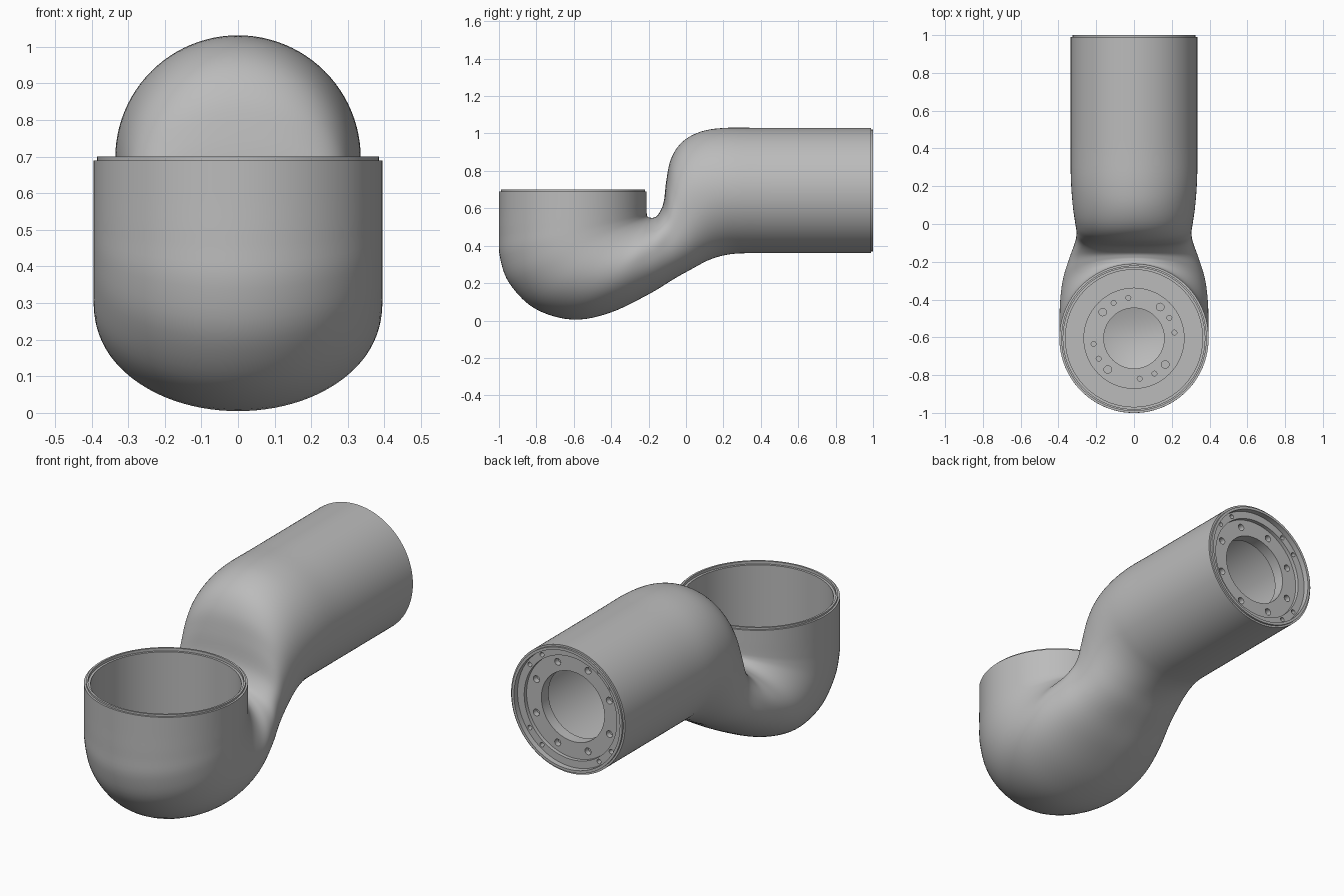
import bpy, bmesh
from math import sin, cos, pi, radians, copysign
from mathutils import Matrix, Vector

cube = bpy.data.objects.get("Cube")
if cube:
    bpy.data.objects.remove(cube, do_unlink=True)

grey = bpy.data.materials.new("satin_grey")
grey.use_nodes = True
grey.diffuse_color = (0.5, 0.5, 0.5, 1)
grey.node_tree.nodes["Principled BSDF"].inputs["Base Color"].default_value = (0.5, 0.5, 0.5, 1)

SEG = 96


def add_object(name, bm):
    mesh = bpy.data.meshes.new(name)
    bm.to_mesh(mesh)
    bm.free()
    mesh.materials.append(grey)
    obj = bpy.data.objects.new(name, mesh)
    bpy.context.collection.objects.link(obj)
    return obj


def activate(obj):
    bpy.ops.object.select_all(action='DESELECT')
    obj.select_set(True)
    bpy.context.view_layer.objects.active = obj


def apply_modifier(obj, mod):
    activate(obj)
    bpy.ops.object.modifier_apply(modifier=mod.name)


def smooth(obj):
    activate(obj)
    bpy.ops.object.shade_smooth_by_angle(angle=radians(35))


def skin(rings, closed=False):
    """Join rings of points with quads."""
    bm = bmesh.new()
    rows = [[bm.verts.new(p) for p in ring] for ring in rings]
    pairs = list(zip(rows, rows[1:])) + ([(rows[-1], rows[0])] if closed else [])
    for a, b in pairs:
        for j in range(SEG):
            k = (j + 1) % SEG
            bm.faces.new((a[j], a[k], b[k], b[j]))
    if closed:
        bmesh.ops.recalc_face_normals(bm, faces=bm.faces)
    return bm


def section(s):
    """Rounded section between an inner and an outer point of the side profile."""
    yi, zi, yo, zo, half, power = s
    ring = []
    for j in range(SEG):
        t = 2 * pi * j / SEG
        c = copysign(abs(cos(t)) ** (2 / power), cos(t))
        d = copysign(abs(sin(t)) ** (2 / power), sin(t))
        ring.append((half * d, (yi + yo + (yi - yo) * c) / 2, (zi + zo + (zi - zo) * c) / 2))
    return ring


def spline(keys, steps):
    """Catmull-Rom interpolation through the key sections."""
    pts = [keys[0]] + keys + [keys[-1]]
    out = []
    for a, b, c, d in zip(pts, pts[1:], pts[2:], pts[3:]):
        for i in range(steps):
            t = i / steps
            out.append([q + t * (r - p) / 2 + t * t * (2 * p - 5 * q + 4 * r - s) / 2
                        + t ** 3 * (3 * q - p - 3 * r + s) / 2
                        for p, q, r, s in zip(a, b, c, d)])
    return out + [keys[-1]]


def fitting(name, profile, holes, matrix):
    """Lathe a closed profile and drill blind holes: (angle, radius, size, floor height)."""
    obj = add_object(name, skin([[(r * cos(2 * pi * j / SEG), r * sin(2 * pi * j / SEG), h)
                                  for j in range(SEG)] for r, h in profile], closed=True))
    bm = bmesh.new()
    for angle, r, size, floor in holes:
        a = radians(angle)
        bmesh.ops.create_cone(bm, cap_ends=True, segments=20, radius1=size, radius2=size, depth=0.1,
                              matrix=Matrix.Translation((r * cos(a), r * sin(a), floor + 0.05)))
    cutter = add_object("hole_cutter", bm)
    cutter.hide_render = True
    mod = obj.modifiers.new("holes", 'BOOLEAN')
    mod.operation, mod.object, mod.solver = 'DIFFERENCE', cutter, 'EXACT'
    apply_modifier(obj, mod)
    bpy.data.objects.remove(cutter, do_unlink=True)
    obj.data.transform(matrix)
    smooth(obj)


# Hollow body: cup, elbow and tube as one skin
# inner y, inner z, outer y, outer z, half width, squareness
body_keys = [
    (-0.21, 0.69, -1.0, 0.69, 0.395, 2),
    (-0.21, 0.63, -1.0, 0.58, 0.395, 2),
    (-0.21, 0.575, -1.0, 0.46, 0.395, 2),
    (-0.208, 0.56, -0.995, 0.34, 0.395, 2),
    (-0.204, 0.554, -0.945, 0.2, 0.395, 2),
    (-0.198, 0.551, -0.81, 0.065, 0.395, 2),
    (-0.19, 0.55, -0.61, 0.005, 0.39, 2),
    (-0.175, 0.55, -0.41, 0.04, 0.375, 2.1),
    (-0.15, 0.565, -0.2, 0.14, 0.34, 2.3),
    (-0.12, 0.63, -0.06, 0.225, 0.31, 2.5),
    (-0.105, 0.75, 0.03, 0.275, 0.305, 2.5),
    (-0.08, 0.865, 0.11, 0.318, 0.312, 2.3),
    (-0.02, 0.955, 0.18, 0.343, 0.322, 2.1),
    (0.08, 1.01, 0.25, 0.356, 0.33, 2),
    (0.21, 1.03, 0.33, 0.36, 0.335, 2),
    (0.4, 1.03, 0.45, 0.36, 0.335, 2),
    (0.65, 1.03, 0.66, 0.36, 0.335, 2),
    (0.99, 1.03, 0.99, 0.36, 0.335, 2),
]
body = add_object("arm_body", skin([section(s) for s in spline(body_keys, 5)]))
shell = body.modifiers.new("shell", 'SOLIDIFY')
shell.thickness, shell.offset = 0.02, -1
apply_modifier(body, shell)
smooth(body)

# Cup liner: stepped lip, straight wall and flange floor with a centre hole
cup_holes = []
for k in range(4):
    cup_holes += [(50 + 90 * k, 0.216, 0.02, 0.29),
                  (30 + 90 * k, 0.216, 0.013, 0.29),
                  (8 + 90 * k, 0.216, 0.013, 0.29)]
cup_profile = [(0.385, 0.36), (0.385, 0.70), (0.375, 0.70), (0.375, 0.685), (0.363, 0.685),
               (0.363, 0.33), (0.265, 0.33), (0.265, 0.32), (0.16, 0.32), (0.16, 0.27), (0.36, 0.27)]
fitting("cup_liner", cup_profile, cup_holes, Matrix.Translation((0, -0.605, 0)))

# Tube flange: stepped recessed ring with bolt holes
tube_holes = [(22.5 + 45 * k, 0.232, 0.018, 0.92) for k in range(8)]
for k in range(4):
    tube_holes += [(35 + 90 * k, 0.292, 0.012, 0.94), (55 + 90 * k, 0.292, 0.012, 0.94)]
tube_profile = [(0.325, 0.90), (0.325, 1.0), (0.311, 1.0), (0.311, 0.97), (0.272, 0.97),
                (0.272, 0.95), (0.185, 0.95), (0.185, 0.89), (0.31, 0.89)]
fitting("tube_flange", tube_profile, tube_holes,
        Matrix.Translation((0, 0, 0.695)) @ Matrix.Rotation(radians(-90), 4, 'X'))
